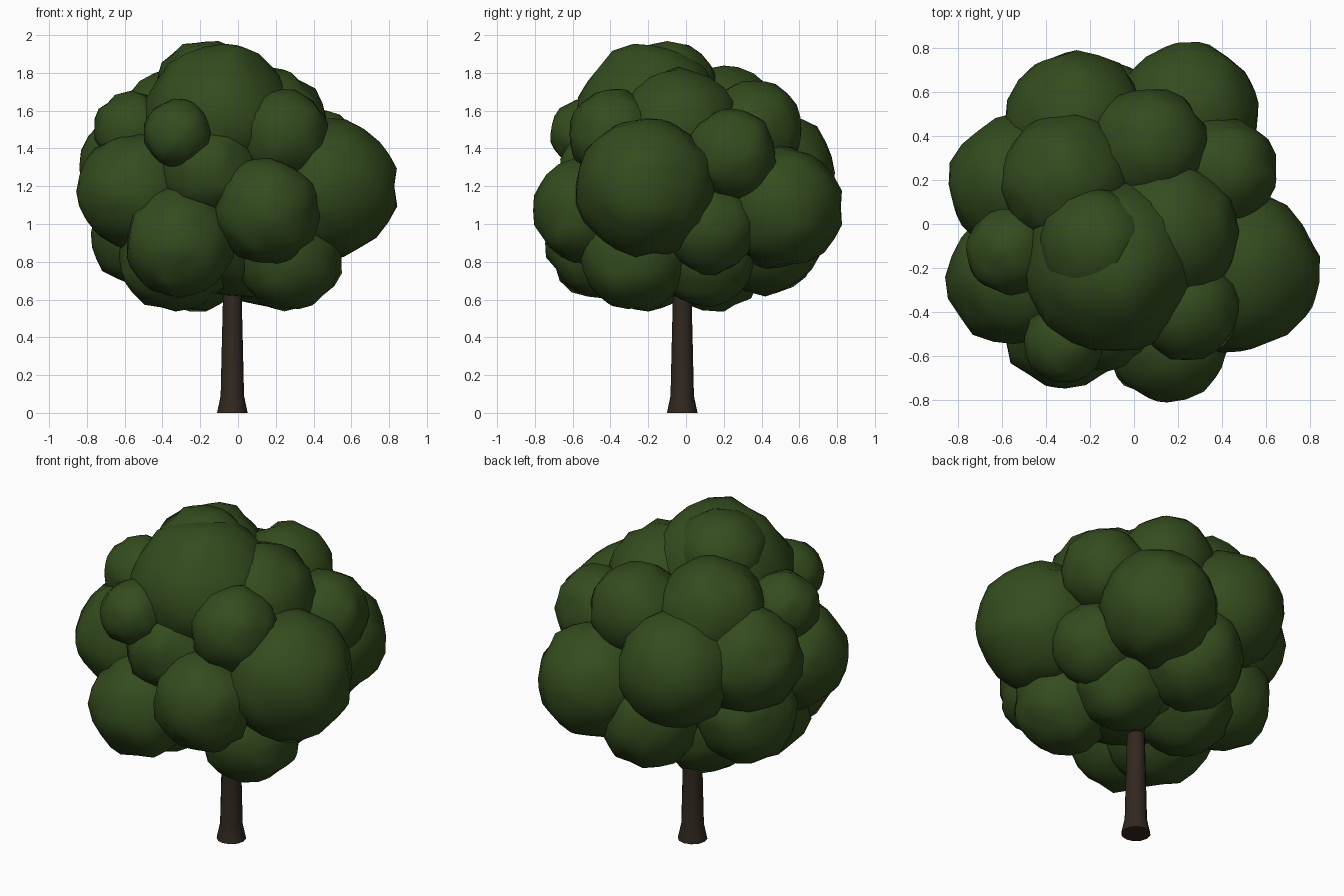
import bpy, bmesh, random
from mathutils import Vector, noise

random.seed(4)
if "Cube" in bpy.data.objects:
    bpy.data.objects.remove(bpy.data.objects["Cube"])


def make_material(name, rgb):
    mat = bpy.data.materials.new(name)
    mat.use_nodes = True
    mat.diffuse_color = (*rgb, 1)
    mat.node_tree.nodes["Principled BSDF"].inputs["Base Color"].default_value = (*rgb, 1)
    return mat


leaf_green = make_material("leaf green", (0.034, 0.072, 0.013))
bark_brown = make_material("bark brown", (0.031, 0.021, 0.014))


def finish(bm, name, mat, smooth_angle):
    mesh = bpy.data.meshes.new(name)
    bm.to_mesh(mesh)
    bm.free()
    mesh.materials.append(mat)
    obj = bpy.data.objects.new(name, mesh)
    bpy.context.collection.objects.link(obj)
    bpy.ops.object.select_all(action="DESELECT")
    obj.select_set(True)
    bpy.context.view_layer.objects.active = obj
    bpy.ops.object.shade_smooth_by_angle(angle=smooth_angle)
    return obj


def leaf_clump(name, x, y, z, radius):
    """A lumpy ball of leaves."""
    bm = bmesh.new()
    bmesh.ops.create_icosphere(bm, subdivisions=3, radius=1)
    centre = Vector((x, y, z))
    for v in bm.verts:
        lump = noise.noise(v.co * 2.5 + centre * 9)
        scale = 1 + 0.07 * lump + random.uniform(-0.035, 0.035)
        v.co = centre + v.co * radius * scale
    return finish(bm, name, leaf_green, 1.2)


def trunk(x, y, rings, sides=12):
    """Tapered trunk with a flared foot, lofted through (height, radius) rings."""
    bm = bmesh.new()
    bmesh.ops.create_circle(bm, cap_ends=True, segments=sides, radius=rings[0][1])
    top = bm.faces[:][0]
    bottom = top.copy()
    bottom.normal_flip()
    for z, radius in rings[1:]:
        top = bmesh.ops.extrude_discrete_faces(bm, faces=[top])["faces"][0]
        for v in top.verts:
            v.co = Vector((v.co.x, v.co.y, 0)).normalized() * radius
            v.co.z = z
    bmesh.ops.remove_doubles(bm, verts=bm.verts[:], dist=0.0001)
    bmesh.ops.recalc_face_normals(bm, faces=bm.faces[:])
    bmesh.ops.translate(bm, verts=bm.verts[:], vec=(x, y, 0))
    return finish(bm, "trunk", bark_brown, 0.7)


trunk(-0.03, -0.02, [(0, 0.081), (0.09, 0.062), (0.35, 0.056), (0.8, 0.045)])

# Crown: inner mass and the clumps around it
clumps = {
    "crown_core": (-0.03, 0.0, 1.14, 0.53),
    "crown_top": (-0.1, -0.18, 1.56, 0.395),
    "crown_peak": (-0.17, -0.1, 1.71, 0.26),
    "left_large_clump": (0.48, -0.21, 1.2, 0.365),
    "front_low_right_clump": (-0.31, -0.45, 0.9, 0.29),
    "front_low_left_clump": (0.15, -0.53, 1.07, 0.28),
    "right_front_clump": (-0.54, -0.24, 1.17, 0.305),
    "front_small_clump": (-0.32, -0.54, 1.48, 0.18),
    "front_high_left_clump": (0.24, -0.38, 1.47, 0.24),
    "front_middle_clump": (-0.15, -0.42, 1.28, 0.25),
    "under_left_clump": (0.27, -0.27, 0.82, 0.28),
    "under_middle_clump": (0.16, 0.1, 0.83, 0.27),
    "under_back_clump": (-0.23, 0.13, 0.83, 0.29),
    "back_left_clump": (0.24, 0.5, 1.09, 0.325),
    "back_right_clump": (-0.26, 0.46, 1.27, 0.325),
    "left_high_clump": (0.41, 0.24, 1.37, 0.24),
    "left_low_clump": (0.36, 0.12, 0.98, 0.25),
    "back_high_clump": (0.07, 0.36, 1.5, 0.26),
    "right_high_clump": (-0.31, 0.2, 1.53, 0.3),
    "left_upper_clump": (0.16, -0.04, 1.5, 0.32),
    "right_back_clump": (-0.53, 0.18, 1.3, 0.31),
    "right_shoulder_clump": (-0.56, -0.12, 1.5, 0.2),
    "under_rear_clump": (-0.06, 0.42, 0.92, 0.29),
    "under_right_clump": (-0.33, -0.2, 0.84, 0.3),
    "right_low_back_clump": (-0.49, 0.14, 0.95, 0.285),
}
for name, shape in clumps.items():
    leaf_clump(name, *shape)
